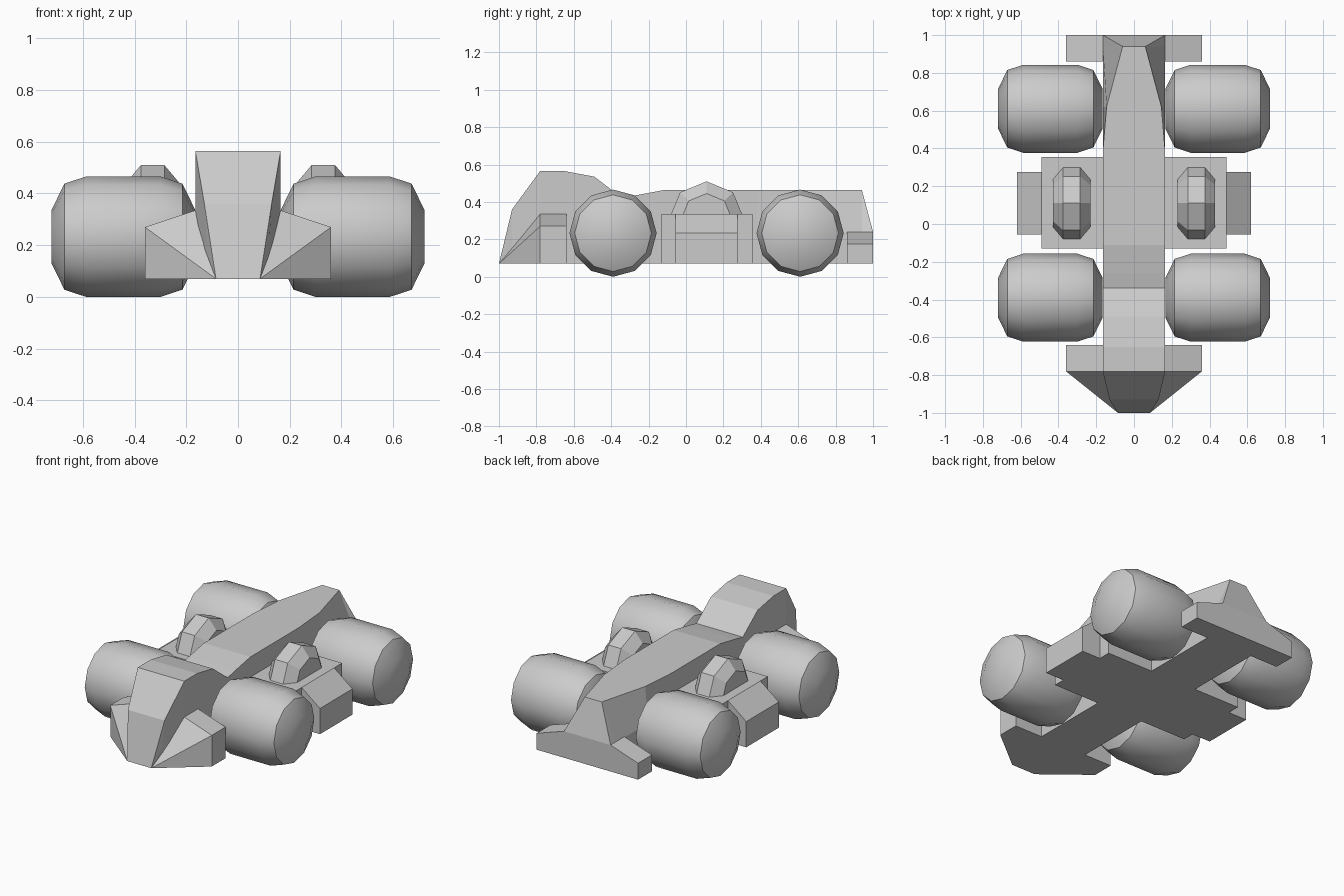
import bpy, bmesh
from math import pi, sin, cos, radians

cube = bpy.data.objects.get("Cube")
if cube:
    bpy.data.objects.remove(cube, do_unlink=True)

grey = bpy.data.materials.new("light_grey")
grey.use_nodes = True
COLOUR = (0.6, 0.6, 0.6, 1)
grey.diffuse_color = COLOUR
grey.node_tree.nodes["Principled BSDF"].inputs["Base Color"].default_value = COLOUR

FLOOR = 0.07   # underside height
HALF = 0.165   # half width of the hull


def finish(name, bm, mirror=True, smooth=False):
    bmesh.ops.remove_doubles(bm, verts=bm.verts, dist=0.0005)
    bmesh.ops.recalc_face_normals(bm, faces=bm.faces)
    mesh = bpy.data.meshes.new(name)
    bm.to_mesh(mesh)
    bm.free()
    mesh.materials.append(grey)
    obj = bpy.data.objects.new(name, mesh)
    bpy.context.collection.objects.link(obj)
    if smooth:
        bpy.ops.object.select_all(action='DESELECT')
        obj.select_set(True)
        bpy.context.view_layer.objects.active = obj
        bpy.ops.object.shade_smooth_by_angle(angle=radians(35))
    if mirror:
        obj.modifiers.new("mirror", 'MIRROR').use_mirror_merge = False
    return obj


def hull(name, points):
    """Convex solid on the left, mirrored to the right."""
    bm = bmesh.new()
    for p in points:
        bm.verts.new(p)
    bmesh.ops.convex_hull(bm, input=bm.verts)
    bmesh.ops.dissolve_limit(bm, angle_limit=0.01, verts=bm.verts, edges=bm.edges)
    return finish(name, bm)


def slab(x0, x1, y0, y1, z0, z1):
    """Corners of a block whose top runs from z0 (inner) to z1 (outer)."""
    return [(x, y, z) for x, top in ((x0, z0), (x1, z1))
            for y in (y0, y1) for z in (FLOOR, top)]


def lathe(name, centre, profile, sides, smooth):
    """Solid turned about the x axis from (offset, radius) pairs."""
    bm = bmesh.new()
    cx, cy, cz = centre
    rings = [[bm.verts.new((cx + dx, cy + r * sin(2 * pi * i / sides),
                            cz + r * cos(2 * pi * i / sides)))
              for i in range(sides)] for dx, r in profile]
    for a, b in zip(rings, rings[1:]):
        for i in range(sides):
            j = (i + 1) % sides
            bm.faces.new((a[i], a[j], b[j], b[i]))
    bm.faces.new(rings[0])
    bm.faces.new(rings[-1])
    return finish(name, bm, smooth=smooth)


# Hull: stations of y, lower half width, middle height, top half width, top height
stations = [
    (-0.93, 0.11, 0.2, 0.13, 0.36),
    (-0.78, HALF, 0.235, HALF, 0.565),
    (-0.65, HALF, 0.235, HALF, 0.565),
    (-0.49, HALF, 0.235, HALF, 0.535),
    (-0.34, HALF, 0.235, HALF, 0.42),
    (-0.26, HALF, 0.235, HALF, 0.437),
    (-0.11, HALF, 0.235, HALF, 0.465),
    (0.38, HALF, 0.235, HALF, 0.465),
    (0.62, HALF, 0.235, 0.145, 0.465),
    (0.94, HALF, 0.235, 0.06, 0.465),
    (1.0, HALF, 0.235, HALF, 0.24),
]
bm = bmesh.new()
loops = []
for y, low, mid, wide, top in stations:
    half = [(low, FLOOR), (low if low == HALF else 0.12, mid), (wide, top)]
    outline = half + [(-x, z) for x, z in reversed(half)]
    loops.append([bm.verts.new((x, y, z)) for x, z in outline])
for a, b in zip(loops, loops[1:]):
    for i in range(6):
        j = (i + 1) % 6
        bm.faces.new((a[i], a[j], b[j], b[i]))
bm.faces.new(loops[-1])
# Nose closes onto a short horizontal edge
left = bm.verts.new((0.085, -1, FLOOR))
right = bm.verts.new((-0.085, -1, FLOOR))
f = loops[0]
for face in ((left, f[0], f[1]), (left, f[1], f[2]), (left, f[2], f[3], right),
             (right, f[3], f[4]), (right, f[4], f[5]), (right, f[5], f[0], left)):
    bm.faces.new(face)
finish("hull", bm, mirror=False)

# Wings and side pods
hull("front_wing", slab(HALF, 0.36, -0.78, -0.64, 0.335, 0.27) + [(0.085, -1, FLOOR)])
hull("rear_wing", slab(HALF, 0.36, 0.86, 1.0, 0.24, 0.175))
hull("side_pod", slab(HALF, 0.49, -0.13, 0.355, 0.335, 0.335))
hull("pod_step", slab(0.49, 0.62, -0.055, 0.275, 0.335, 0.235))

# Eight-sided discs set into the pods
lathe("pod_disc", (0.33, 0.11, 0.31),
      [(-0.1, 0.135), (-0.045, 0.2), (0.045, 0.2), (0.1, 0.135)], 8, False)

# Wide barrel wheels
barrel = [(0.277, 0.105), (0.228, 0.205), (0.143, 0.233)]
wheel_profile = [(-x, r) for x, r in barrel] + barrel[::-1]
for name, y in (("front_wheels", -0.39), ("rear_wheels", 0.61)):
    lathe(name, (0.443, y, 0.233), wheel_profile, 12, True)
